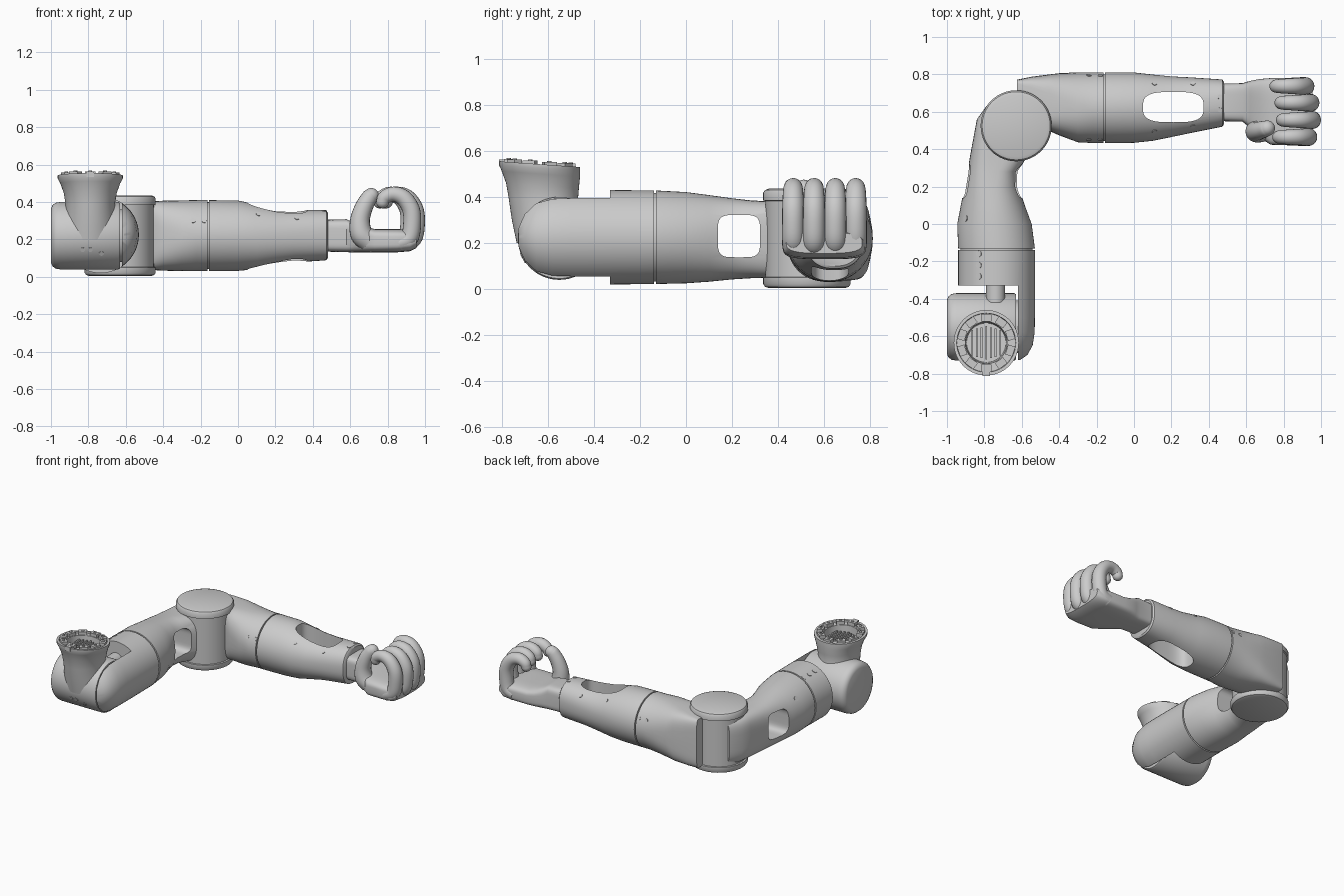
import bpy, bmesh
from math import sin, cos, pi, radians
from mathutils import Vector

if "Cube" in bpy.data.objects:
    bpy.data.objects.remove(bpy.data.objects["Cube"])


def skin(name, rings):
    """Mesh bridged through equal-sized rings of points, capped at both ends."""
    bm = bmesh.new()
    loops = [[bm.verts.new(p) for p in r] for r in rings]
    n = len(loops[0])
    for a, b in zip(loops, loops[1:]):
        for i in range(n):
            bm.faces.new((a[i], a[(i + 1) % n], b[(i + 1) % n], b[i]))
    bm.faces.new(loops[0][::-1])
    bm.faces.new(loops[-1])
    bmesh.ops.recalc_face_normals(bm, faces=bm.faces)
    me = bpy.data.meshes.new(name)
    bm.to_mesh(me)
    bm.free()
    ob = bpy.data.objects.new(name, me)
    bpy.context.collection.objects.link(ob)
    return ob


def loft(name, axis, sections, n=56):
    """Sections are (position on axis, centre a, centre b, half a, half b, roundness)."""
    order = {'x': (0, 1, 2), 'y': (1, 0, 2), 'z': (2, 0, 1)}[axis]
    rings = []
    for t, ca, cb, ha, hb, p in sections:
        ring = []
        for i in range(n):
            c, s = cos(2 * pi * i / n), sin(2 * pi * i / n)
            a = ca + ha * abs(c) ** (2 / p) * (1 if c > 0 else -1)
            b = cb + hb * abs(s) ** (2 / p) * (1 if s > 0 else -1)
            v = [0, 0, 0]
            for k, w in zip(order, (t, a, b)):
                v[k] = w
            ring.append(v)
        rings.append(ring)
    return skin(name, rings)


def sweep(name, pts, n=20, sub=5):
    """Round-ended tube along smoothed (x, y, z, radius) points."""
    P = [Vector(p) for p in pts]
    P = [2 * P[0] - P[1]] + P + [2 * P[-1] - P[-2]]
    path = []
    for a, b, c, d in zip(P, P[1:], P[2:], P[3:]):
        for k in range(sub):
            u = k / sub
            path.append(0.5 * (2 * b + (c - a) * u + (2 * a - 5 * b + 4 * c - d) * u * u
                               + (3 * b - a - 3 * c + d) * u ** 3))
    path.append(P[-2])
    frames = []
    for i, q in enumerate(path):
        t = path[min(i + 1, len(path) - 1)] - path[max(i - 1, 0)]
        frames.append((q.xyz, t.xyz.normalized(), q.w))
    q, t, r = frames[-1]
    frames += [(q + t * r * sin(k * pi / 13), t, r * cos(k * pi / 13)) for k in range(1, 7)]
    rings = []
    for q, t, r in frames:
        side = (Vector((0, 1, 0)) - t * t.y).normalized()
        up = t.cross(side)
        rings.append([q + r * (side * cos(2 * pi * i / n) + up * sin(2 * pi * i / n)) for i in range(n)])
    return skin(name, rings)


def cut(ob, cutter):
    cutter.hide_render = True
    m = ob.modifiers.new("cut", 'BOOLEAN')
    m.operation, m.object, m.solver = 'DIFFERENCE', cutter, 'EXACT'
    bpy.context.view_layer.objects.active = ob
    bpy.ops.object.modifier_apply(modifier=m.name)
    bpy.data.objects.remove(cutter)


def screw(ob, start, direction, r=0.013):
    """Small disc set on the surface hit by a ray."""
    hit, loc, nor, _ = ob.ray_cast(Vector(start), Vector(direction))
    if hit:
        bpy.ops.mesh.primitive_cylinder_add(vertices=16, radius=r, depth=0.012, location=loc - nor * 0.003,
                                            rotation=nor.to_track_quat('Z', 'Y').to_euler())
        bpy.context.object.name = "screw"


def box(name, loc, size, rot=0):
    bpy.ops.mesh.primitive_cube_add(size=1, location=loc, rotation=(0, 0, rot))
    ob = bpy.context.object
    ob.name, ob.scale = name, size
    return ob


# shoulder housing: barrel lying along x
housing = loft("shoulder_housing", 'x', [(x, -0.55, 0.22, r, r, 2) for x, r in
               ((-1, .145), (-.992, .163), (-.975, .176), (-.95, .18), (-.64, .18), (-.63, .174))])
loft("shoulder_pivot", 'x', [(x, -0.55, 0.22, .14, .14, 2) for x in (-.65, -.60)])
loft("shoulder_connector", 'y', [(y, -.74, .30, .05, .05, 2) for y in (-.42, -.31)])

# flared mounting collar with hollow mouth
CX, CY = -0.79, -0.635
collar = loft("mounting_collar", 'z', [
    (.20, CX, -.57, .15, .165, 2), (.30, CX, -.603, .137, .153, 2), (.39, CX, -.619, .132, .150, 2),
    (.45, CX, -.623, .142, .158, 2), (.50, CX, -.630, .160, .170, 2), (.525, CX, CY, .174, .175, 2),
    (.542, CX, CY, .174, .175, 2), (.542, CX, CY, .158, .158, 2), (.532, CX, CY, .156, .156, 2),
    (.532, CX, CY, .112, .112, 2), (.42, CX, CY, .105, .105, 2)])
for v in collar.data.vertices:
    if v.co.z > .41:
        v.co.z -= 0.07 * (v.co.y - CY)

# lugs round the mouth, ribs inside it
for i in range(10):
    a = 2 * pi * (i + .5) / 10
    x, y = CX + .135 * cos(a), CY + .135 * sin(a)
    z = .540 - .07 * (y - CY)
    box("collar_lug", (x, y, z), (.04, .055, .03), a)
    bpy.ops.mesh.primitive_cylinder_add(vertices=12, radius=.01, depth=.012, location=(x, y, z + .014))
    bpy.context.object.name = "lug_bolt"
box("collar_key", (CX, CY - .165, .548), (.04, .025, .03))
for i in range(-3, 4):
    box("collar_rib", (CX + i * .025, CY, .46), (.01, .18 - .015 * abs(i), .09))

# upper arm: single-sided fork at the shoulder, tube, taper to elbow
U = (-.735, .225)
upper = loft("upper_arm", 'y', [
    (-.728, *U, .125, .09, 2), (-.70, *U, .165, .14, 2), (-.65, *U, .193, .184, 2), (-.58, *U, .204, .202, 2),
    (-.50, *U, .205, .205, 2), (-.33, *U, .205, .205, 2), (-.14, *U, .205, .203, 2), (-.139, *U, .193, .192, 2),
    (-.131, *U, .193, .192, 2), (-.13, *U, .205, .203, 2), (0, -.746, .223, .199, .198, 2),
    (.10, -.755, .22, .171, .188, 2.1), (.20, -.762, .218, .145, .176, 2.4), (.28, -.754, .216, .136, .169, 2.8),
    (.36, -.725, .215, .152, .166, 3.5), (.48, -.725, .215, .13, .165, 4), (.56, -.715, .215, .125, .165, 4),
    (.63, -.69, .215, .1, .16, 4)])
cut(upper, box("fork_cutter", (-.87, -.63, .225), (.50, .60, .6)))
cut(upper, loft("window_cutter", 'x', [(x, .23, .23, .092, .092, 4.5) for x in (-1.1, -.4)]))

# elbow: core barrel between two cover discs
E = (-.63, .525)
loft("elbow_core", 'z', [(z, *E, .18, .18, 2) for z in (.03, .40)])
for name, prof in (("elbow_disc_lower", ((.004, .165), (.010, .182), (.022, .19), (.05, .19), (.052, .182))),
                   ("elbow_disc_upper", ((.383, .182), (.385, .19), (.418, .19), (.43, .182), (.436, .165)))):
    loft(name, 'z', [(z, *E, r, r, 2) for z, r in prof])

# forearm with long vertical window
fore = loft("forearm", 'x', [
    (-.625, .73, .22, .042, .175, 6), (-.55, .69, .22, .097, .18, 5), (-.45, .648, .22, .152, .184, 4),
    (-.40, .640, .22, .166, .187, 3), (-.30, .624, .22, .187, .189, 2.3), (-.22, .622, .22, .189, .19, 2),
    (-.164, .622, .22, .189, .19, 2), (-.163, .622, .22, .178, .179, 2), (-.156, .622, .22, .178, .179, 2),
    (-.155, .622, .22, .189, .19, 2), (0, .622, .22, .188, .188, 2), (.10, .622, .214, .177, .173, 2.1),
    (.20, .627, .213, .162, .153, 2.2), (.30, .635, .217, .149, .14, 2.3), (.45, .645, .222, .129, .135, 2.4),
    (.472, .646, .222, .126, .133, 2.4), (.48, .647, .222, .115, .122, 2.4)])
cut(fore, loft("window_cutter", 'z', [(z, .21, .625, .162, .081, 3.2) for z in (-.2, .7)]))

# wrist block and palm
loft("wrist_and_palm", 'x', [
    (.46, .65, .22, .10, .085, 5), (.58, .65, .22, .103, .088, 5), (.62, .64, .21, .125, .08, 4),
    (.67, .62, .20, .155, .07, 4), (.73, .602, .193, .178, .063, 4), (.85, .60, .193, .18, .062, 4),
    (.92, .60, .195, .178, .058, 4), (.955, .60, .20, .165, .045, 3)])

# four curled fingers and a thumb
for i, (y, dx) in enumerate(((.465, -.02), (.556, 0), (.648, -.008), (.737, -.035))):
    sweep(f"finger_{i + 1}", [(x + dx, y, z, r) for x, z, r in (
        (.88, .18, .046), (.935, .205, .048), (.951, .28, .048), (.945, .36, .047),
        (.905, .422, .044), (.85, .442, .040), (.805, .425, .037), (.793, .40, .034))])
sweep("thumb", [(.70, .50, .19, .058), (.66, .495, .23, .06), (.652, .495, .30, .053),
                (.672, .50, .37, .048), (.70, .508, .42, .044), (.712, .512, .433, .042)])

# screws on forearm, upper arm and housing
bpy.context.view_layer.update()
for side in (1, -1):
    for x, z in ((-.24, .30), (-.18, .30), (.11, .335), (.315, .315)):
        screw(fore, (x, .625 - side, z), (0, side, 0))
for y in (.61, .68):
    screw(fore, (.46, y, 1), (0, 0, -1))
for x, y in ((-.83, -.16), (-.83, -.22), (-.83, -.28), (-.90, .03)):
    screw(upper, (x, y, 1), (0, 0, -1), .017)
for x, z in ((-.83, .145), (-.79, .145), (-.73, .125)):
    screw(housing, (x, -2, z), (0, 1, 0))

bpy.ops.object.select_all(action='SELECT')
bpy.context.view_layer.objects.active = fore
bpy.ops.object.shade_smooth_by_angle(angle=radians(35))
